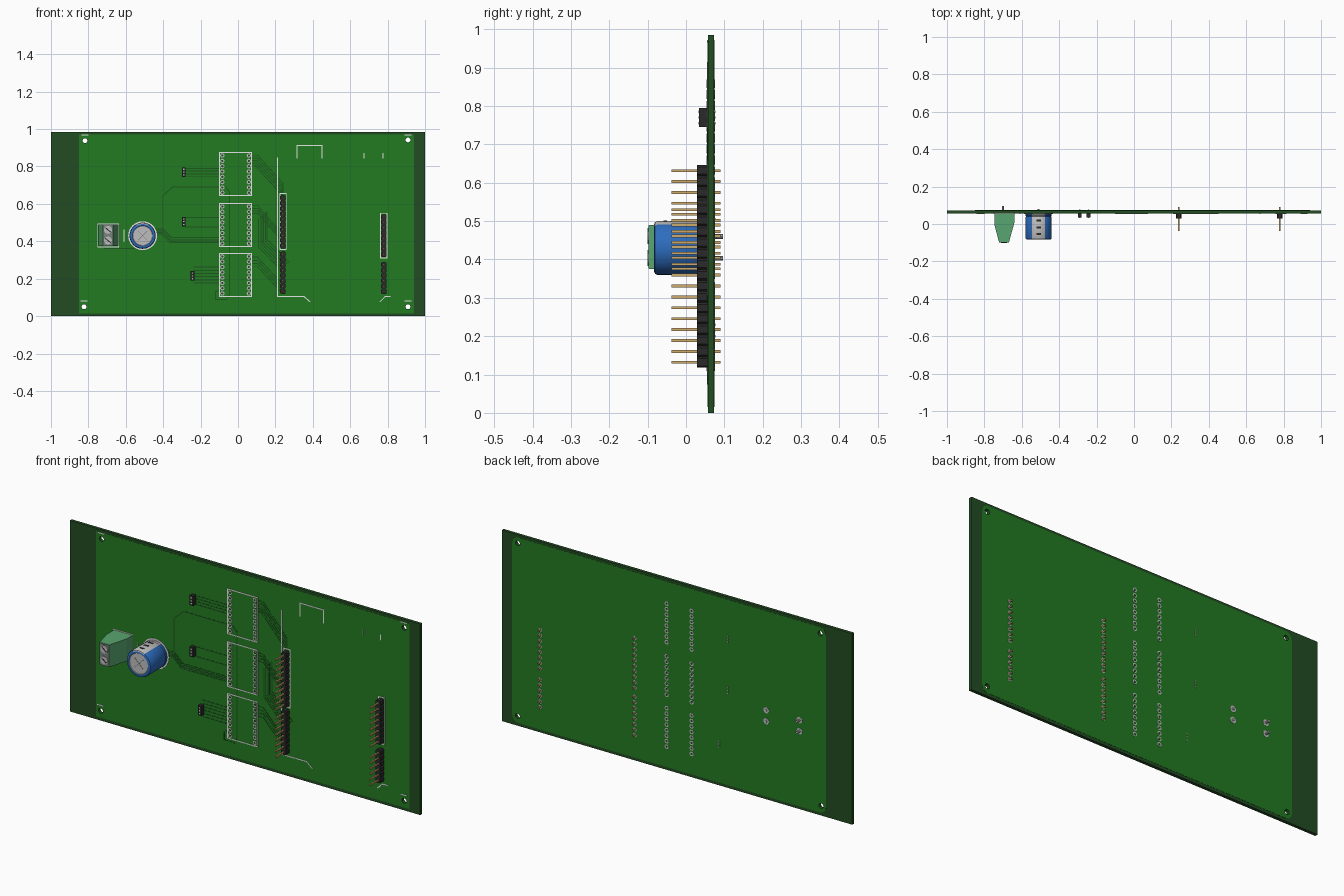
import bpy, bmesh, math
from mathutils import Matrix, Vector

cube = bpy.data.objects.get("Cube")
if cube:
    bpy.data.objects.remove(cube, do_unlink=True)


def material(name, *rgb):
    lin = [(c / 255 / 12.92) if c < 11 else ((c / 255 + 0.055) / 1.055) ** 2.4 for c in rgb] + [1]
    m = bpy.data.materials.new(name)
    m.use_nodes = True
    m.diffuse_color = lin
    m.node_tree.nodes["Principled BSDF"].inputs["Base Color"].default_value = lin
    return m


DARK = material("dark green substrate", 35, 76, 35)
GREEN = material("green solder mask", 34, 122, 34)
TRACE = material("trace green", 26, 88, 28)
BLACK = material("black plastic", 42, 42, 42)
GOLD = material("gold pin", 205, 172, 110)
WHITE = material("white silkscreen", 235, 235, 235)
SILVER = material("silver metal", 190, 190, 190)
BLUE = material("blue sleeve", 45, 108, 190)
MINT = material("terminal green", 88, 165, 112)
GREY = material("terminal grey", 120, 132, 125)

FRONT, BACK = 0.057, 0.073        # board surfaces
PITCH = 0.0284


def finish(bm, name, *mats):
    bmesh.ops.recalc_face_normals(bm, faces=bm.faces)
    me = bpy.data.meshes.new(name)
    bm.to_mesh(me)
    bm.free()
    for m in mats:
        me.materials.append(m)
    ob = bpy.data.objects.new(name, me)
    bpy.context.collection.objects.link(ob)
    return ob


def box(bm, x, y, z, turn=0):
    """Box from (min, max) ranges, optionally turned about y."""
    mid = Vector([(a + b) / 2 for a, b in (x, y, z)])
    size = [b - a for a, b in (x, y, z)]
    mat = Matrix.Translation(mid) @ Matrix.Rotation(turn, 4, "Y") @ Matrix.Diagonal((*size, 1))
    return bmesh.ops.create_cube(bm, size=1, matrix=mat)["verts"]


def disc(bm, x, z, r, y0, y1, n=16):
    mat = Matrix.Translation((x, (y0 + y1) / 2, z)) @ Matrix.Rotation(math.pi / 2, 4, "X")
    bmesh.ops.create_cone(bm, cap_ends=True, segments=n, radius1=r, radius2=r,
                          depth=abs(y1 - y0), matrix=mat)


def line(bm, pts, width, y0, y1):
    """Flat strip following (x, z) points."""
    for (xa, za), (xb, zb) in zip(pts, pts[1:]):
        half = math.hypot(xb - xa, zb - za) / 2 + width / 2
        cx, cz = (xa + xb) / 2, (za + zb) / 2
        box(bm, (cx - half, cx + half), (y0, y1), (cz - width / 2, cz + width / 2),
            -math.atan2(zb - za, xb - xa))


def rect(x0, x1, z0, z1):
    return [(x0, z0), (x1, z0), (x1, z1), (x0, z1), (x0, z0)]


# Board and the two mask layers
bm = bmesh.new()
box(bm, (-1, 1), (FRONT, BACK), (0, 0.985))
plates = [finish(bm, "board", DARK)]
for name, y0, y1, radius in (("front_mask", FRONT - 0.001, FRONT, 0.002),
                             ("back_mask", BACK, BACK + 0.001, 0.035)):
    bm = bmesh.new()
    box(bm, (-0.85, 0.94), (y0, y1), (0.015, 0.972))
    corners = [e for e in bm.edges if abs(e.verts[0].co.y - e.verts[1].co.y) > 1e-4]
    bmesh.ops.bevel(bm, geom=corners, offset=radius, segments=6, affect="EDGES", profile=0.5)
    plates.append(finish(bm, name, GREEN))

# Mounting holes cut through all layers
holes = [(-0.818, 0.938), (0.909, 0.942), (-0.823, 0.05), (0.909, 0.05)]
bm = bmesh.new()
for x, z in holes:
    disc(bm, x, z, 0.013, 0.0, 0.15, 20)
cutter = finish(bm, "hole_cutter", DARK)
cutter.hide_render = True
for ob in plates:
    mod = ob.modifiers.new("holes", "BOOLEAN")
    mod.object, mod.solver = cutter, "EXACT"
    bpy.context.view_layer.objects.active = ob
    bpy.ops.object.modifier_apply(modifier=mod.name)
bpy.data.objects.remove(cutter, do_unlink=True)

# Traces: path, copies, step in z, step in x
bundles = [
    ([(-0.28, 0.79), (-0.1, 0.79)], 4, -0.015, 0),
    ([(-0.28, 0.527), (-0.1, 0.527)], 2, -0.05, 0),
    ([(-0.235, 0.262), (-0.1, 0.262)], 6, -0.017, 0),
    ([(-0.405, 0.47), (-0.405, 0.64), (-0.35, 0.69), (-0.09, 0.69)], 1, 0, 0),
    ([(-0.45, 0.465), (-0.40, 0.465), (-0.355, 0.42), (-0.1, 0.42)], 4, -0.009, -0.003),
    ([(0.07, 0.86), (0.105, 0.86), (0.24, 0.71), (0.24, 0.64)], 5, -0.014, -0.003),
    ([(0.07, 0.59), (0.105, 0.59), (0.225, 0.455)], 4, -0.014, 0),
    ([(0.11, 0.52), (0.11, 0.37), (0.225, 0.25)], 6, 0.008, 0.009),
    ([(0.07, 0.315), (0.105, 0.315), (0.225, 0.185)], 4, -0.017, 0),
    ([(-0.07, 0.69), (-0.045, 0.665), (-0.045, 0.12), (-0.06, 0.09), (-0.12, 0.09),
      (-0.12, 0.13), (-0.1, 0.14)], 1, 0, 0),
    ([(-0.73, 0.375), (-0.71, 0.362), (-0.54, 0.362), (-0.51, 0.38)], 1, 0, 0),
]
bm = bmesh.new()
for path, count, dz, dx in bundles:
    for i in range(count):
        line(bm, [(x + dx * i, z + dz * i) for x, z in path], 0.005, FRONT - 0.0018, FRONT)
finish(bm, "traces", TRACE)

# Printed outlines
module_z = (0.759, 0.487, 0.22)
outlines = [rect(-0.098, 0.072, z - 0.115, z + 0.115) for z in module_z]
outlines += [
    rect(-0.75, -0.64, 0.37, 0.492),
    [(0.211, 0.845), (0.211, 0.104), (0.353, 0.104), (0.385, 0.077)],
    [(0.759, 0.077), (0.786, 0.104), (0.813, 0.104)],
    [(0.315, 0.845), (0.315, 0.912), (0.449, 0.912), (0.449, 0.845)],
    [(0.674, 0.845), (0.674, 0.87)], [(0.775, 0.845), (0.775, 0.87)],
    rect(0.224, 0.258, 0.355, 0.655), rect(0.763, 0.797, 0.31, 0.55),
    [(-0.61, 0.40), (-0.61, 0.46)],
]
outlines += [[(x - 0.016, z + s), (x + 0.016, z + s)] for (x, z), s in zip(holes, (0.03, 0.027, 0.03, 0.03))]
bm = bmesh.new()
for path in outlines:
    line(bm, path, 0.005, FRONT - 0.0026, FRONT)
disc(bm, -0.51, 0.43, 0.077, FRONT - 0.0026, FRONT, 40)
finish(bm, "silkscreen", WHITE)

# Empty plated holes of the three module sockets, on both sides
rings, centres = bmesh.new(), bmesh.new()
for zc in module_z:
    for x in (-0.084, 0.058):
        for i in range(8):
            z = zc + (i - 3.5) * PITCH
            disc(rings, x, z, 0.0115, FRONT - 0.0034, BACK + 0.002)
            disc(centres, x, z, 0.006, FRONT - 0.0042, BACK + 0.0028, 12)
finish(rings, "socket_pads", SILVER)
finish(centres, "socket_holes", DARK)

# Pin headers
pins, pads = bmesh.new(), bmesh.new()
for name, x, z0, count in (("left_lower_header", 0.78, 0.132, 6), ("left_upper_header", 0.78, 0.331, 8),
                           ("inner_lower_header", 0.24, 0.132, 8), ("inner_upper_header", 0.24, 0.376, 10)):
    bm = bmesh.new()
    for i in range(count):
        z, h = z0 + i * PITCH, PITCH / 2
        box(bm, (x - h, x + h), (0.029, FRONT), (z - h, z + h))
        box(pins, (x - 0.0036, x + 0.0036), (-0.038, 0.09), (z - 0.0036, z + 0.0036))
        disc(pads, x, z, 0.010, BACK, BACK + 0.002)
    along = [e for e in bm.edges if abs(e.verts[0].co.y - e.verts[1].co.y) > 0.01]
    bmesh.ops.bevel(bm, geom=along, offset=0.005, segments=1, affect="EDGES")
    finish(bm, name, BLACK)
finish(pins, "header_pins", GOLD)

# Small three-way connectors
bm, legs = bmesh.new(), bmesh.new()
for x, z in ((-0.29, 0.77), (-0.29, 0.505), (-0.243, 0.215)):
    box(bm, (x - 0.01, x + 0.01), (0.034, FRONT), (z - 0.025, z + 0.025))
    for s in (-1, 0, 1):
        box(legs, (x - 0.003, x + 0.003), (0.033, 0.077), (z + s * 0.015 - 0.003, z + s * 0.015 + 0.003))
finish(bm, "small_connectors", BLACK)

# Legs and back pads of the capacitor and the terminal
for x, tip in ((-0.51, 0.08), (-0.70, 0.097)):
    for z in (0.403, 0.46):
        disc(pads, x, z, 0.016, BACK, BACK + 0.002)
        disc(legs, x, z, 0.006, 0.05, tip, 10)
finish(pads, "solder_pads", SILVER)
finish(legs, "solder_legs", SILVER)

# Capacitor: lathed about y, pale stripe along its upper side
CX, CZ, R = -0.51, 0.43, 0.07
profile = [(0.0, FRONT), (0.065, FRONT), (R, 0.052), (R, 0.045), (0.067, 0.041), (R, 0.036),
           (R, -0.075), (0.067, -0.081), (0.062, -0.083), (0.054, -0.083), (0.052, -0.080), (0.0, -0.080)]
bm = bmesh.new()
verts = [bm.verts.new((CX + r, y, CZ)) for r, y in profile]
edges = [bm.edges.new(pair) for pair in zip(verts, verts[1:])]
bmesh.ops.spin(bm, geom=verts + edges, cent=(CX, 0, CZ), axis=(0, 1, 0), angle=2 * math.pi, steps=48)
bmesh.ops.remove_doubles(bm, verts=bm.verts, dist=1e-5)
for f in bm.faces:
    c = f.calc_center_median()
    rad = math.hypot(c.x - CX, c.z - CZ)
    if rad < 0.053 or (rad > 0.06 and c.z > CZ and abs(c.x - CX) < 0.033):
        f.material_index = 1
cap = finish(bm, "capacitor", BLUE, SILVER)
bpy.ops.object.select_all(action="DESELECT")
cap.select_set(True)
bpy.context.view_layer.objects.active = cap
bpy.ops.object.shade_smooth_by_angle(angle=math.radians(35))
bm = bmesh.new()
for y in (0.018, -0.018, -0.054):
    box(bm, (CX - 0.012, CX + 0.012), (y - 0.005, y + 0.005), (CZ + R - 0.002, CZ + R + 0.001))
finish(bm, "polarity_marks", BLACK)
bm = bmesh.new()
for turn in (math.pi / 4, -math.pi / 4):
    box(bm, (CX - 0.035, CX + 0.035), (-0.0808, -0.0795), (CZ - 0.0015, CZ + 0.0015), turn)
finish(bm, "vent_score", GREY)

# Screw terminal: extruded outline in plan
plan = [(-0.745, FRONT), (-0.64, FRONT), (-0.64, 0.005), (-0.668, -0.096), (-0.722, -0.096), (-0.745, -0.01)]
bm = bmesh.new()
face = bm.faces.new([bm.verts.new((x, y, 0.375)) for x, y in plan])
ext = bmesh.ops.extrude_face_region(bm, geom=[face])["geom"]
bmesh.ops.translate(bm, vec=(0, 0, 0.115), verts=[v for v in ext if isinstance(v, bmesh.types.BMVert)])
finish(bm, "terminal_body", MINT)
bm, screws, slots = bmesh.new(), bmesh.new(), bmesh.new()
box(bm, (-0.721, -0.669), (-0.098, -0.094), (0.377, 0.488))
for z in (0.404, 0.461):
    disc(screws, -0.695, z, 0.021, -0.1, -0.095, 24)
    box(slots, (-0.713, -0.677), (-0.101, -0.099), (z - 0.0025, z + 0.0025), math.radians(40))
    box(slots, (-0.747, -0.744), (0.0, 0.045), (z - 0.018, z + 0.018))
finish(bm, "terminal_face", GREY)
finish(screws, "terminal_screws", SILVER)
finish(slots, "screw_slots_and_wire_openings", BLACK)
